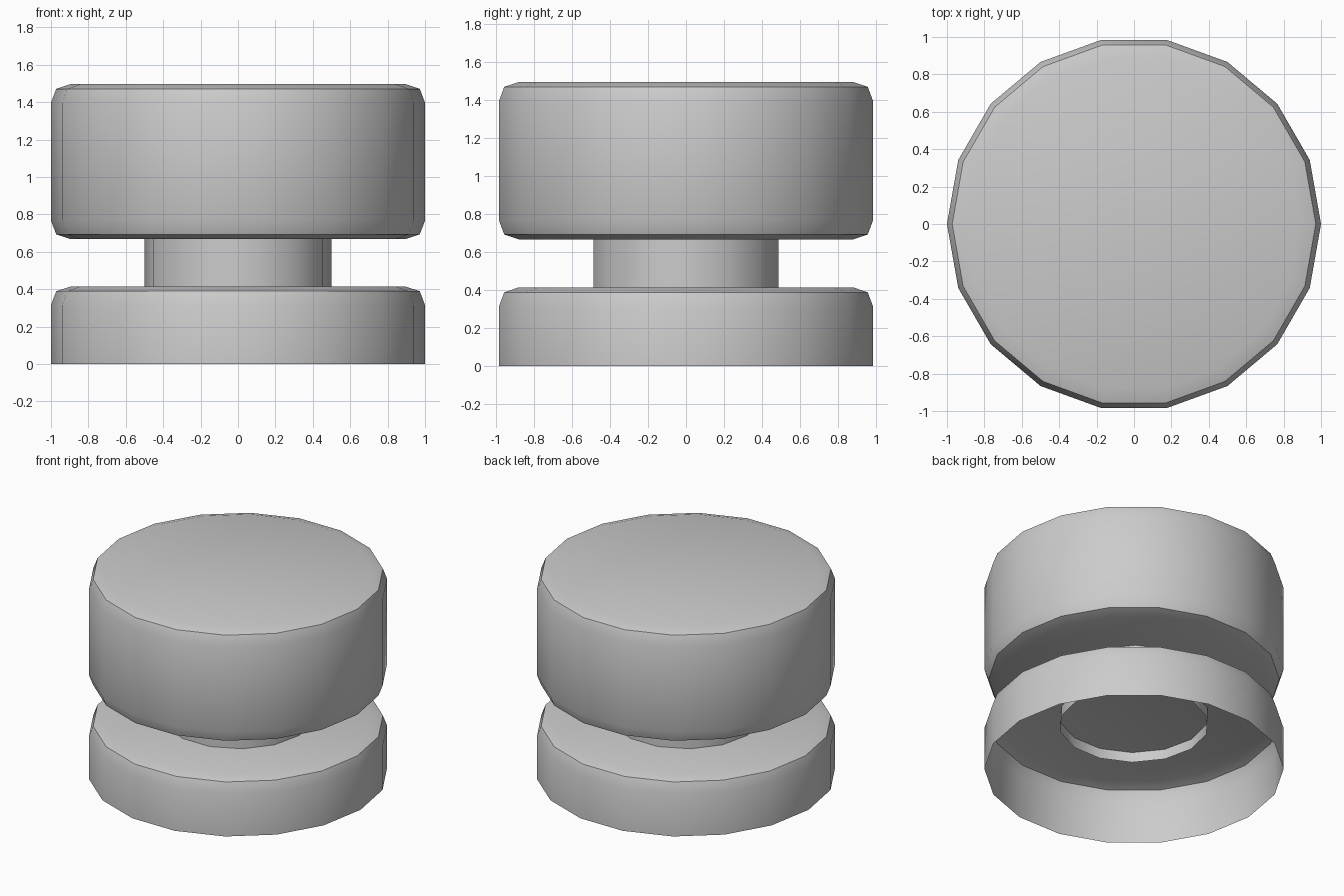
import bpy, bmesh
from math import cos, sin, tau, radians

if "Cube" in bpy.data.objects:
    bpy.data.objects.remove(bpy.data.objects["Cube"])


def lathe(name, profile, sides, cap_start=False, cap_end=False):
    """Spin an (r, z) profile, listed bottom to top, around the z axis."""
    bm = bmesh.new()
    rings = [[bm.verts.new((r * cos(tau * i / sides), r * sin(tau * i / sides), z))
              for i in range(sides)] for r, z in profile]
    for low, high in zip(rings, rings[1:]):
        for i in range(sides):
            j = (i + 1) % sides
            bm.faces.new((low[i], low[j], high[j], high[i]))
    if cap_start:
        bm.faces.new(rings[0][::-1])
    if cap_end:
        bm.faces.new(rings[-1])
    mesh = bpy.data.meshes.new(name)
    bm.to_mesh(mesh)
    bm.free()
    obj = bpy.data.objects.new(name, mesh)
    bpy.context.collection.objects.link(obj)
    bpy.ops.object.select_all(action='DESELECT')
    obj.select_set(True)
    bpy.context.view_layer.objects.active = obj
    bpy.ops.object.shade_smooth_by_angle(angle=radians(30))
    return obj


# Rounded rim as (radius, depth from the flat face)
rim = [(1.0, 0.10), (0.972, 0.026), (0.893, 0.0)]


def top_rim(z):
    return [(r, z - d) for r, d in rim]


def bottom_rim(z):
    return [(r, z + d) for r, d in reversed(rim)]


# Lower disc, hollow and open underneath
lower_disc = lathe("lower_disc", [(1.0, 0.0)] + top_rim(0.415), 18, cap_end=True)

# Upper drum, closed
upper_drum = lathe("upper_drum", bottom_rim(0.667) + top_rim(1.497), 18,
                   cap_start=True, cap_end=True)

# Open tube joining the two
stem = lathe("stem", [(0.5, 0.34), (0.5, 0.74)], 14)
